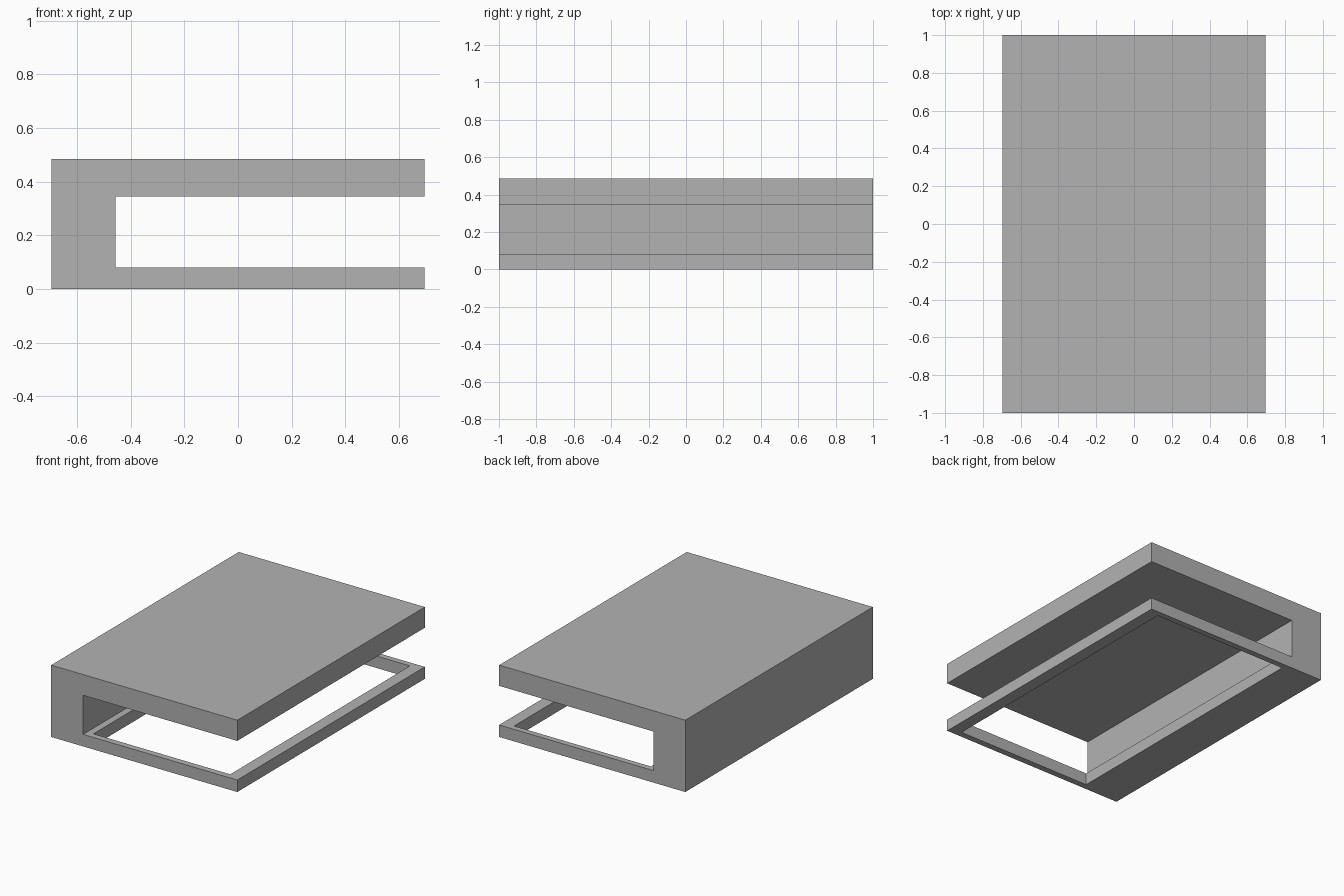
import bpy
import bmesh
from mathutils import Vector

default = bpy.data.objects.get("Cube")
if default:
    bpy.data.objects.remove(default, do_unlink=True)

# Overall size and wall positions
HALF_X, HALF_Y, HEIGHT = 0.695, 1.0, 0.485
SPINE_X = -0.457
FRAME_TOP, SLAB_BOTTOM = 0.081, 0.345

grey = bpy.data.materials.new("plain_grey")
grey.use_nodes = True
colour = (0.448, 0.448, 0.448, 1)
grey.diffuse_color = colour
grey.node_tree.nodes["Principled BSDF"].inputs["Base Color"].default_value = colour


def extrude_profile(name, profile, y0, y1):
    """Extrude an x-z outline along y into a closed solid."""
    bm = bmesh.new()
    face = bm.faces.new([bm.verts.new((x, y0, z)) for x, z in profile])
    result = bmesh.ops.extrude_face_region(bm, geom=[face], use_keep_orig=True)
    moved = [g for g in result["geom"] if isinstance(g, bmesh.types.BMVert)]
    bmesh.ops.translate(bm, vec=Vector((0, y1 - y0, 0)), verts=moved)
    bmesh.ops.recalc_face_normals(bm, faces=bm.faces)
    mesh = bpy.data.meshes.new(name)
    bm.to_mesh(mesh)
    bm.free()
    mesh.materials.append(grey)
    obj = bpy.data.objects.new(name, mesh)
    bpy.context.collection.objects.link(obj)
    return obj


# C-shaped body: top slab, solid spine and lower plate in one piece
body = extrude_profile("shelf_body", [
    (-HALF_X, 0), (HALF_X, 0), (HALF_X, FRAME_TOP), (SPINE_X, FRAME_TOP),
    (SPINE_X, SLAB_BOTTOM), (HALF_X, SLAB_BOTTOM), (HALF_X, HEIGHT), (-HALF_X, HEIGHT),
], -HALF_Y, HALF_Y)

# Rectangular window that turns the lower plate into a thin frame
cutter = extrude_profile("window_cutter", [
    (-0.41, -0.1), (0.612, -0.1), (0.612, 0.2), (-0.41, 0.2),
], -0.957, 0.96)
cutter.hide_render = True

cut = body.modifiers.new("window", "BOOLEAN")
cut.operation = "DIFFERENCE"
cut.solver = "EXACT"
cut.object = cutter
bpy.context.view_layer.objects.active = body
bpy.ops.object.modifier_apply(modifier=cut.name)
bpy.data.objects.remove(cutter, do_unlink=True)
